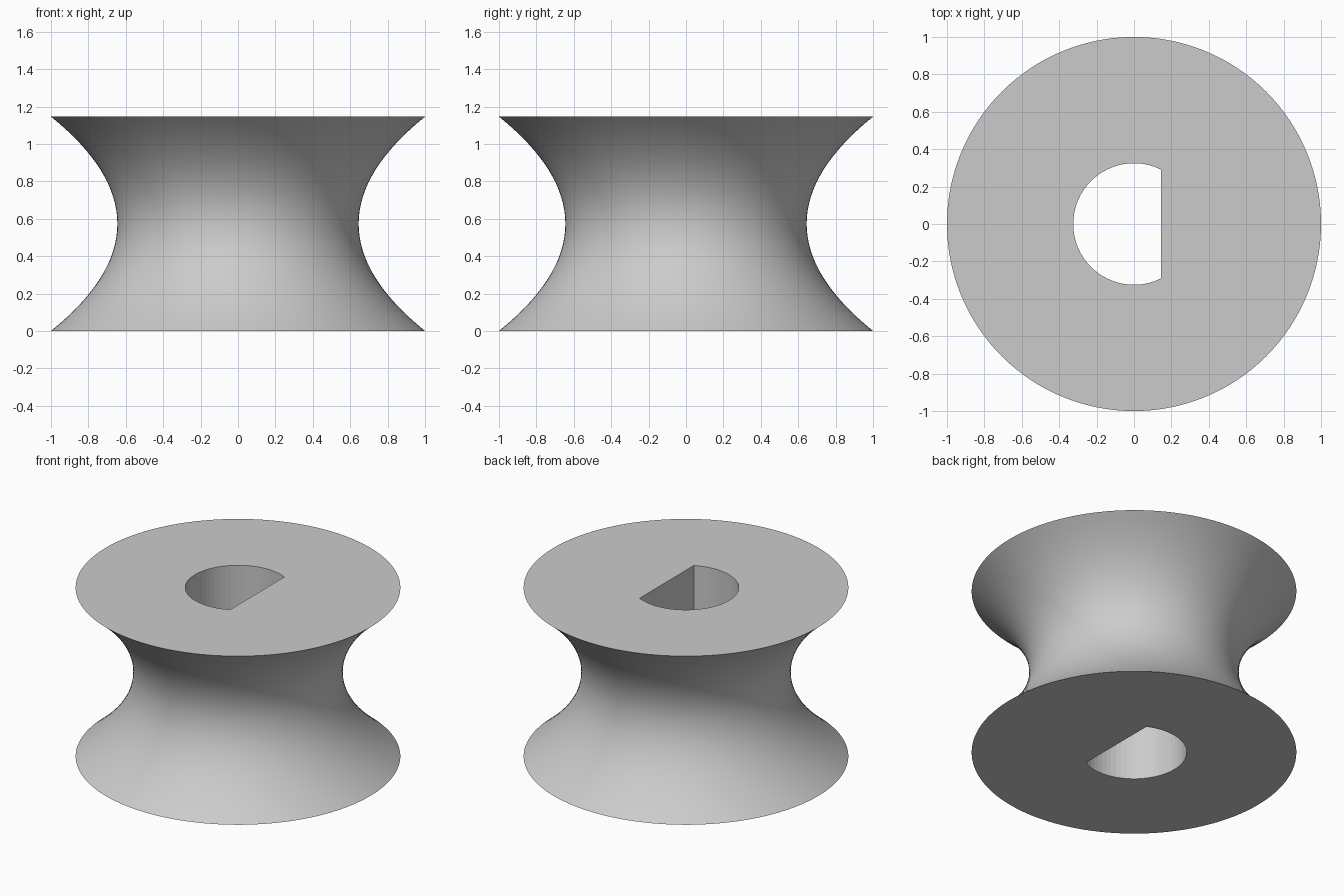
import bpy
import bmesh
from math import sin, cos, pi, acos

cube = bpy.data.objects.get("Cube")
if cube:
    bpy.data.objects.remove(cube, do_unlink=True)

HEIGHT, RIM, NECK = 1.146, 1.0, 0.645
BORE, FLAT_X = 0.325, 0.145
SIDES, RINGS, BORE_SIDES = 128, 32, 40

grey = bpy.data.materials.new("plain grey")
grey.use_nodes = True
colour = (0.6, 0.6, 0.6, 1)
grey.diffuse_color = colour
grey.node_tree.nodes["Principled BSDF"].inputs["Base Color"].default_value = colour

bm = bmesh.new()


def add_loop(points, z):
    """Closed ring of vertices at one height."""
    return [bm.verts.new((x, y, z)) for x, y in points]


def skin(low, high, smooth):
    """Wall of quads between two rings."""
    for i in range(len(low)):
        j = (i + 1) % len(low)
        bm.faces.new((low[i], low[j], high[j], high[i])).smooth = smooth


def cap(outer, inner):
    """Flat end face around the bore."""
    edges = [bm.edges.get((ring[i - 1], ring[i]))
             for ring in (outer, inner) for i in range(len(ring))]
    bmesh.ops.triangle_fill(bm, edges=edges, use_beauty=True)


# Waisted outer wall
outer = []
for k in range(RINGS + 1):
    t = 2 * k / RINGS - 1
    r = NECK + (RIM - NECK) * t * t
    ring = [(r * cos(2 * pi * i / SIDES), r * sin(2 * pi * i / SIDES))
            for i in range(SIDES)]
    outer.append(add_loop(ring, HEIGHT * k / RINGS))
for low, high in zip(outer, outer[1:]):
    skin(low, high, True)

# D-shaped bore: an arc closed by a flat on the +x side
start = acos(FLAT_X / BORE)
sweep = 2 * (pi - start)
d_shape = [(BORE * cos(start + sweep * i / BORE_SIDES),
            BORE * sin(start + sweep * i / BORE_SIDES))
           for i in range(BORE_SIDES + 1)]
inner = [add_loop(d_shape, z) for z in (0, HEIGHT)]
skin(inner[0], inner[1], False)

# End faces
cap(outer[0], inner[0])
cap(outer[-1], inner[1])
bmesh.ops.recalc_face_normals(bm, faces=bm.faces)

# Keep the rims crisp
for edge in bm.edges:
    if len(edge.link_faces) == 2 and edge.calc_face_angle() > 0.5:
        edge.smooth = False

mesh = bpy.data.meshes.new("roller_body")
bm.to_mesh(mesh)
bm.free()
mesh.materials.append(grey)
roller = bpy.data.objects.new("roller_body", mesh)
bpy.context.scene.collection.objects.link(roller)
